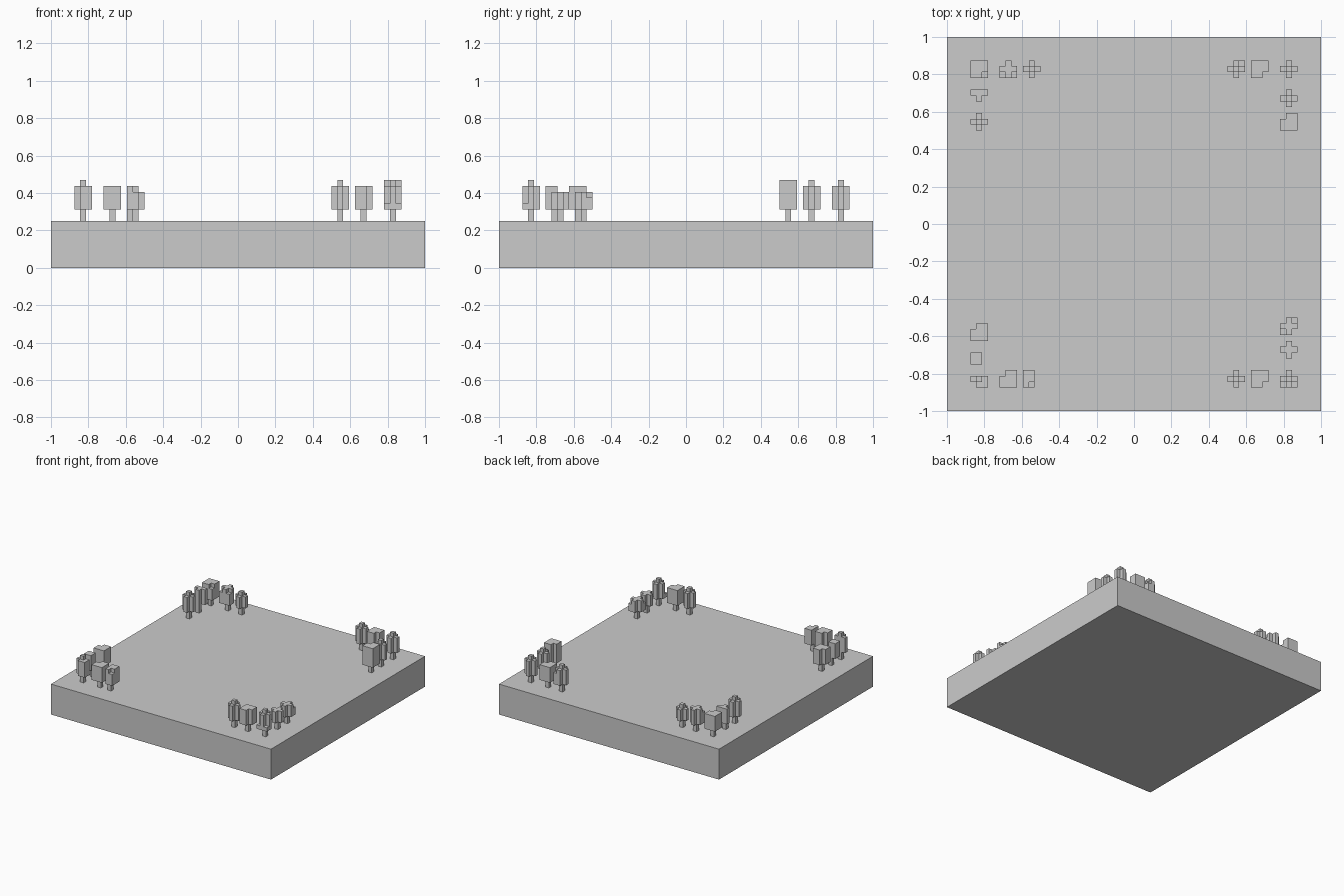
import bpy
import bmesh
from mathutils import Vector

default = bpy.data.objects.get("Cube")
if default:
    bpy.data.objects.remove(default, do_unlink=True)

CELL = 1 / 32
GROUND = 0.25
CROWN = GROUND + 2 * CELL

grey = bpy.data.materials.new("plain grey")
grey.use_nodes = True
colour = (0.6, 0.6, 0.6, 1)
grey.diffuse_color = colour
grey.node_tree.nodes["Principled BSDF"].inputs["Base Color"].default_value = colour


def add_object(name, bm):
    bmesh.ops.recalc_face_normals(bm, faces=bm.faces)
    mesh = bpy.data.meshes.new(name)
    bm.to_mesh(mesh)
    bm.free()
    mesh.materials.append(grey)
    obj = bpy.data.objects.new(name, mesh)
    bpy.context.collection.objects.link(obj)
    return obj


def box(name, size, centre):
    bm = bmesh.new()
    bmesh.ops.create_cube(bm, size=1)
    bmesh.ops.scale(bm, vec=size, verts=bm.verts)
    bmesh.ops.translate(bm, vec=centre, verts=bm.verts)
    return add_object(name, bm)


def crown(name, rows, centre):
    """Blocky foliage: each letter is a column height (a = one cell), rows run back to front."""
    heights = {}
    for r, row in enumerate(rows.split()):
        for c, letter in enumerate(row):
            if letter != ".":
                heights[c - 1, 1 - r] = ord(letter) - ord("a") + 1
    bm = bmesh.new()

    def quad(points):
        bm.faces.new([bm.verts.new(centre + Vector(p) * CELL) for p in points])

    for (x, y), top in heights.items():
        ring = [(x + sx / 2, y + sy / 2) for sx, sy in ((-1, -1), (1, -1), (1, 1), (-1, 1))]
        quad([(*p, top) for p in ring])
        quad([(*p, 0) for p in reversed(ring)])
        # walls, one cell high each, only where the neighbour is lower
        for i, (dx, dy) in enumerate(((0, -1), (1, 0), (0, 1), (-1, 0))):
            p, q = ring[i], ring[(i + 1) % 4]
            for z in range(heights.get((x + dx, y + dy), 0), top):
                quad([(*p, z), (*q, z), (*q, z + 1), (*p, z + 1)])
    bmesh.ops.remove_doubles(bm, verts=bm.verts, dist=CELL / 100)
    bmesh.ops.recalc_face_normals(bm, faces=bm.faces)
    bmesh.ops.dissolve_limit(bm, angle_limit=0.01, verts=bm.verts, edges=bm.edges)
    return add_object(name, bm)


# Ground slab
box("ground_slab", (2, 2, GROUND), (0, 0, GROUND / 2))

# Trees: crown plan, trunk cell x and y
PLUS = ".d. ded .d."
NO_FRONT_LEFT_SIDE = "ddd ddd dd."
NO_BACK_LEFT = ".dd ddd ddd"
trees = [
    # back left corner
    ("ddd ddd ddc", -26.5, 26.5),
    (".d. ddd cdc", -21.5, 26.5),
    (".c. cdc .c.", -17.5, 26.5),
    ("ddd .d. ...", -26.5, 21.5),
    (PLUS, -26.5, 17.5),
    # back right corner
    (".dc ded .d.", 17.5, 26.5),
    (NO_FRONT_LEFT_SIDE, 21.5, 26.5),
    (PLUS, 26.5, 26.5),
    (PLUS, 26.5, 21.5),
    (".ee eee eee", 26.5, 17.5),
    # front left corner
    (NO_BACK_LEFT, -26.5, -18.5),
    ("... dd. dd.", -26.5, -22.5),
    ("... ded .dd", -26.5, -26.5),
    (NO_BACK_LEFT, -21.5, -26.5),
    (".dd .dd .dc", -18.5, -26.5),
    # front right corner
    (PLUS, 17.5, -26.5),
    (NO_FRONT_LEFT_SIDE, 21.5, -26.5),
    (".d. ded ada", 26.5, -26.5),
    (".c. ccc .c.", 26.5, -21.5),
    (".cb ccc bc.", 26.5, -17.5),
]
for rows, cx, cy in trees:
    x, y = cx * CELL, cy * CELL
    box("tree_trunk", (CELL, CELL, CROWN - GROUND), (x, y, (GROUND + CROWN) / 2))
    crown("tree_crown", rows, Vector((x, y, CROWN)))
